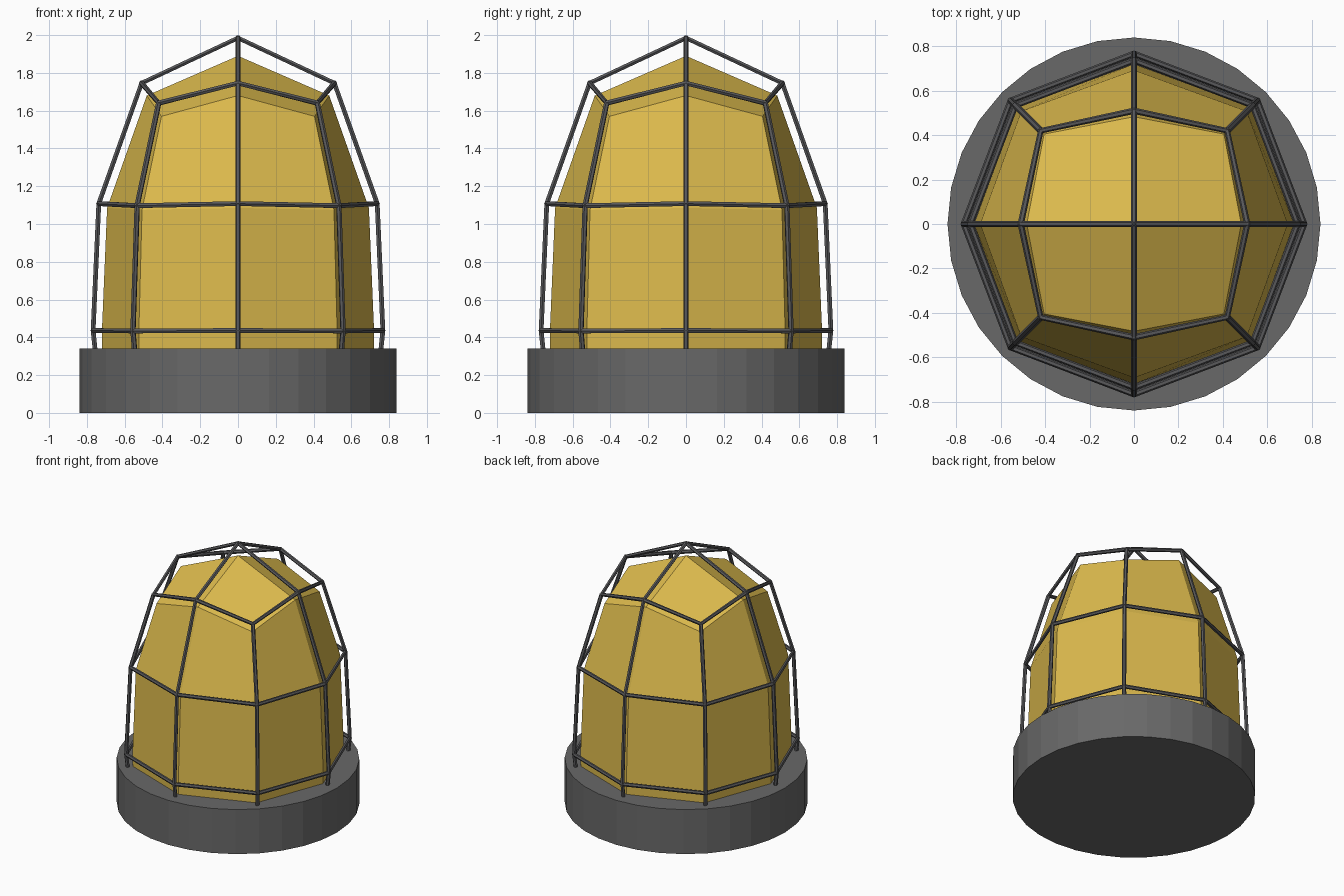
import bpy, bmesh, math

if "Cube" in bpy.data.objects:
    bpy.data.objects.remove(bpy.data.objects["Cube"])


def material(name, rgb):
    m = bpy.data.materials.new(name)
    m.diffuse_color = (*rgb, 1)
    m.use_nodes = True
    m.node_tree.nodes["Principled BSDF"].inputs["Base Color"].default_value = m.diffuse_color
    return m


gold = material("amber glass", (0.73, 0.50, 0.075))
grey = material("base grey", (0.14, 0.14, 0.14))
dark = material("cage grey", (0.10, 0.10, 0.105))


def ring(axis_r, axis_z, diag_xy, diag_z):
    """Eight points: axis points and diagonal points alternate."""
    pts = []
    for i in range(8):
        r, z = (axis_r, axis_z) if i % 2 == 0 else (diag_xy * math.sqrt(2), diag_z)
        a = i * math.pi / 4
        pts.append((r * math.cos(a), r * math.sin(a), z))
    return pts


# Round base
bpy.ops.mesh.primitive_cylinder_add(vertices=32, radius=0.84, depth=0.34, location=(0, 0, 0.17))
base = bpy.context.object
base.name = "base"
base.data.materials.append(grey)

# Faceted lamp dome: eight sides, four quads on top
dome_rings = [ring(0.718, 0.30, 0.522, 0.30), ring(0.721, 0.42, 0.525, 0.42),
              ring(0.693, 1.085, 0.508, 1.075), ring(0.483, 1.68, 0.405, 1.57)]
bm = bmesh.new()
rows = [[bm.verts.new(p) for p in r] for r in dome_rings]
for lo, hi in zip(rows, rows[1:]):
    for i in range(8):
        j = (i + 1) % 8
        bm.faces.new((lo[i], lo[j], hi[j], hi[i]))
apex = bm.verts.new((0, 0, 1.89))
top = rows[-1]
for i in range(0, 8, 2):
    bm.faces.new((apex, top[i], top[i + 1], top[(i + 2) % 8]))
bm.faces.new(rows[0][::-1])
mesh = bpy.data.meshes.new("lamp_dome")
bm.to_mesh(mesh)
bm.free()
mesh.materials.append(gold)
bpy.context.collection.objects.link(bpy.data.objects.new("lamp_dome", mesh))

# Wire cage: rings, four arches' worth of legs to the apex, diagonal legs
cage_rings = [ring(0.753, 0.30, 0.545, 0.30), ring(0.767, 0.436, 0.556, 0.434),
              ring(0.737, 1.108, 0.534, 1.097), ring(0.510, 1.746, 0.420, 1.64)]
curve = bpy.data.curves.new("wire_cage", 'CURVE')
curve.dimensions = '3D'
curve.bevel_depth = 0.0145
curve.bevel_resolution = 1
curve.use_fill_caps = True


def wire(points, cyclic=False):
    s = curve.splines.new('POLY')
    s.points.add(len(points) - 1)
    for p, co in zip(s.points, points):
        p.co = (*co, 1)
    s.use_cyclic_u = cyclic


for r in cage_rings[1:]:
    wire(r, True)
for i in range(8):
    leg = [r[i] for r in cage_rings]
    if i in (0, 2):
        leg += [(0, 0, 1.985)] + [r[i + 4] for r in reversed(cage_rings)]
    if i not in (4, 6):
        wire(leg)
curve.materials.append(dark)
cage = bpy.data.objects.new("wire_cage", curve)
bpy.context.collection.objects.link(cage)
bpy.ops.object.select_all(action='DESELECT')
cage.select_set(True)
bpy.context.view_layer.objects.active = cage
bpy.ops.object.convert(target='MESH')
bpy.ops.object.shade_flat()
